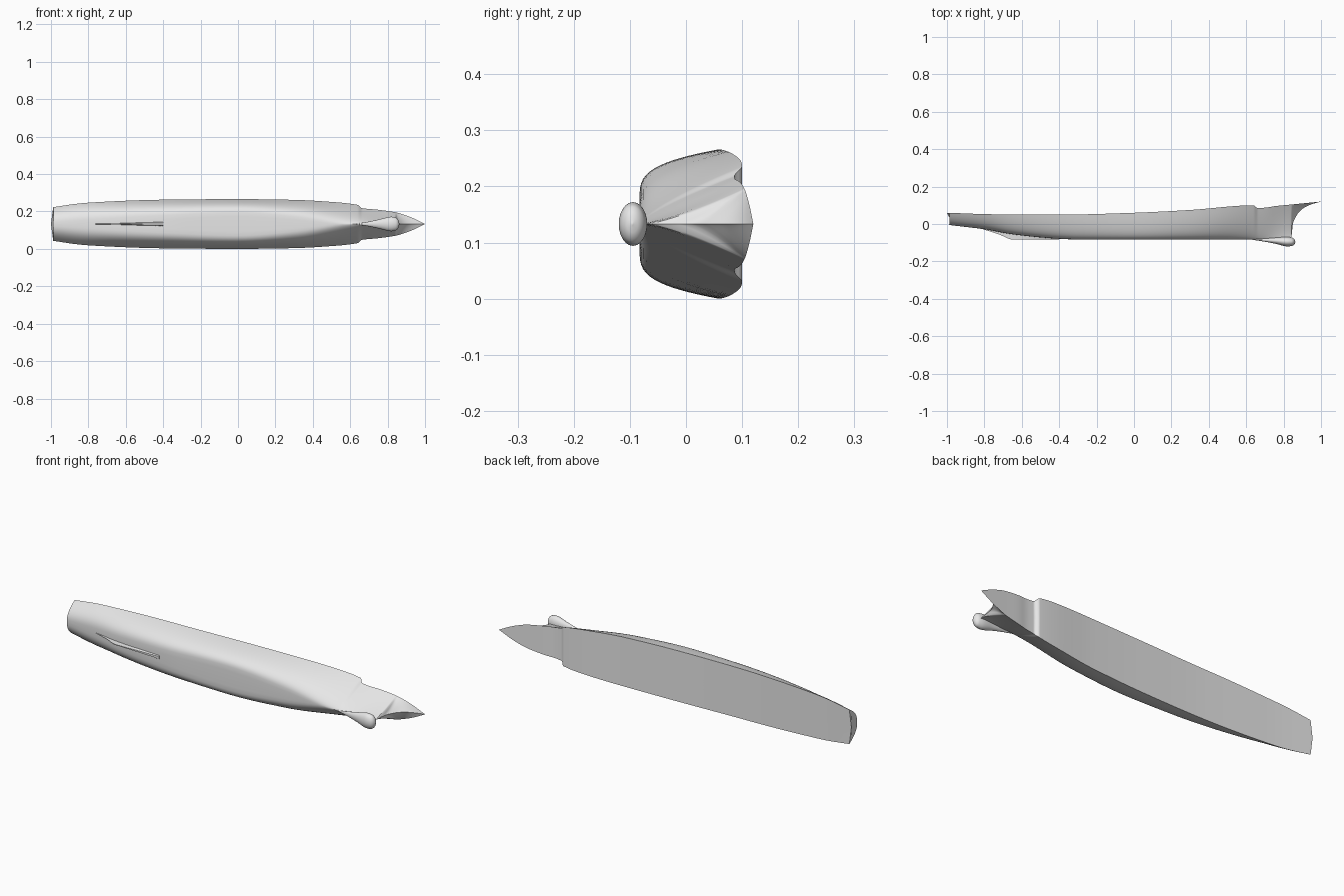
import bpy, bmesh, math

cube = bpy.data.objects.get("Cube")
if cube:
    bpy.data.objects.remove(cube, do_unlink=True)

MID = 0.133  # height of the hull's centre plane (the ship lies on its side)

grey = bpy.data.materials.new("hull_grey")
grey.use_nodes = True
grey.diffuse_color = (0.8, 0.8, 0.8, 1)
grey.node_tree.nodes["Principled BSDF"].inputs["Base Color"].default_value = (0.8, 0.8, 0.8, 1)


def curve(keys):
    """Smooth interpolation through (x, value) keys without overshoot."""
    secants = [(b[1] - a[1]) / (b[0] - a[0]) for a, b in zip(keys, keys[1:])]
    slopes = [secants[0]]
    for a, b in zip(secants, secants[1:]):
        slopes.append(2 * a * b / (a + b) if a * b > 0 else 0)
    slopes.append(secants[-1])

    def value(x):
        i = 0
        while i < len(keys) - 2 and x > keys[i + 1][0]:
            i += 1
        (xa, ya), (xb, yb) = keys[i], keys[i + 1]
        w = xb - xa
        t = min(max((x - xa) / w, 0), 1)
        return (ya * (1 + 2 * t) * (1 - t) ** 2 + slopes[i] * w * t * (1 - t) ** 2
                + yb * t * t * (3 - 2 * t) + slopes[i + 1] * w * t * t * (t - 1))
    return value


def finish(name, bm):
    bmesh.ops.remove_doubles(bm, verts=bm.verts, dist=0.00005)
    bmesh.ops.dissolve_degenerate(bm, edges=bm.edges, dist=0.00002)
    bmesh.ops.recalc_face_normals(bm, faces=bm.faces)
    mesh = bpy.data.meshes.new(name)
    bm.to_mesh(mesh)
    bm.free()
    mesh.materials.append(grey)
    obj = bpy.data.objects.new(name, mesh)
    bpy.context.collection.objects.link(obj)
    bpy.ops.object.select_all(action='DESELECT')
    obj.select_set(True)
    bpy.context.view_layer.objects.active = obj
    bpy.ops.object.shade_smooth_by_angle(angle=math.radians(32))
    return obj


def loft(name, rings):
    """Skin closed rings of points and cap both ends."""
    bm = bmesh.new()
    rows = [[bm.verts.new(p) for p in ring] for ring in rings]
    n = len(rows[0])
    for a, b in zip(rows, rows[1:]):
        for i in range(n):
            j = (i + 1) % n
            bm.faces.new((a[i], a[j], b[j], b[i]))
    bm.faces.new(rows[0])
    bm.faces.new(rows[-1])
    return finish(name, bm)


# Hull lines along the length: keel, deck edge, half beam, flat bottom, side fullness
keel = curve([(-1, -.005), (-.8, -.028), (-.65, -.055), (-.4, -.079), (-.3, -.083),
              (.65, -.083), (.82, -.08), (.842, -.068), (.849, 0), (.865, .038),
              (.885, .067), (.92, .093), (.96, .109), (1, .12)])
sheer = curve([(-1, .06), (-.75, .052), (-.4, .05), (0, .06), (.3, .075), (.64, .1),
               (.66, .086), (.7, .087), (.75, .095), (.84, .104), (1, .12)])
beam = curve([(-1, .09), (-.8, .114), (-.4, .13), (0, .133), (.3, .129), (.5, .118),
              (.64, .102), (.662, .085), (.75, .076), (.84, .063), (.92, .038), (1, 0)])
flat = curve([(-1, 0), (-.4, .18), (0, .3), (.3, .18), (.6, 0), (1, 0)])
fullness = curve([(-1, .4), (-.5, .3), (0, .27), (.35, .37), (.65, .75), (.84, 1.3), (1, 1)])

STEPS = 14


def section(x):
    k, s, b, c, p = (f(x) for f in (keel, sheer, beam, flat, fullness))
    rake = max(0, (-.9 - x) * 10)  # raked and rounded transom
    side = []
    for i in range(STEPS + 1):
        v = (i / STEPS) ** 2
        w = c + (1 - c) * v ** p
        side.append((x + rake * (.012 * (1 - v) + .012 * w * w), k + (s - k) * v, b * w))
    ring = [(x + rake * .012, k, MID)]
    ring += [(a, y, MID + z) for a, y, z in side]
    ring.append((x, s, MID))
    ring += [(a, y, MID - z) for a, y, z in reversed(side)]
    return ring


# Evenly spaced frames, closer together around the deck step and the stem
frames = [-1 + i * .04 for i in range(41)]
frames += [.62 + i * .005 for i in range(11)]
frames += [.69 + i * .02 for i in range(8)]
frames += [.838 + i * .003 for i in range(10)]
frames += [.875 + i * .0125 for i in range(11)]
loft("hull", [section(x) for x in sorted(frames)])

# Bulbous bow: flattened teardrop under the stem
bulb_radius = curve([(.63, .001), (.7, .013), (.76, .026), (.82, .039), (.845, .034),
                     (.858, .02), (.863, .001)])
bulb_y = curve([(.63, -.083), (.75, -.089), (.82, -.0945), (.863, -.0955)])
rings = []
for i in range(29):
    x = .63 + .233 * math.sin(math.pi / 2 * i / 28)
    r = bulb_radius(x)
    angles = [math.tau * j / 24 for j in range(24)]
    rings.append([(x, bulb_y(x) + .65 * r * math.cos(a), MID + r * math.sin(a)) for a in angles])
loft("bulbous_bow", rings)

# Skeg: thin fin under the rising stern
skeg_line = curve([(-.82, -.024), (-.72, -.056), (-.65, -.083), (-.4, -.083)])
skeg_half = curve([(-.82, .001), (-.65, .004), (-.4, .016)])
rings = []
for i in range(22):
    x = -.82 + .02 * i
    h = skeg_half(x)
    low, high = skeg_line(x), keel(x) + .008
    rings.append([(x, low, MID - h * .4), (x, low, MID + h * .4),
                  (x, high, MID + h), (x, high, MID - h)])
loft("skeg", rings)
